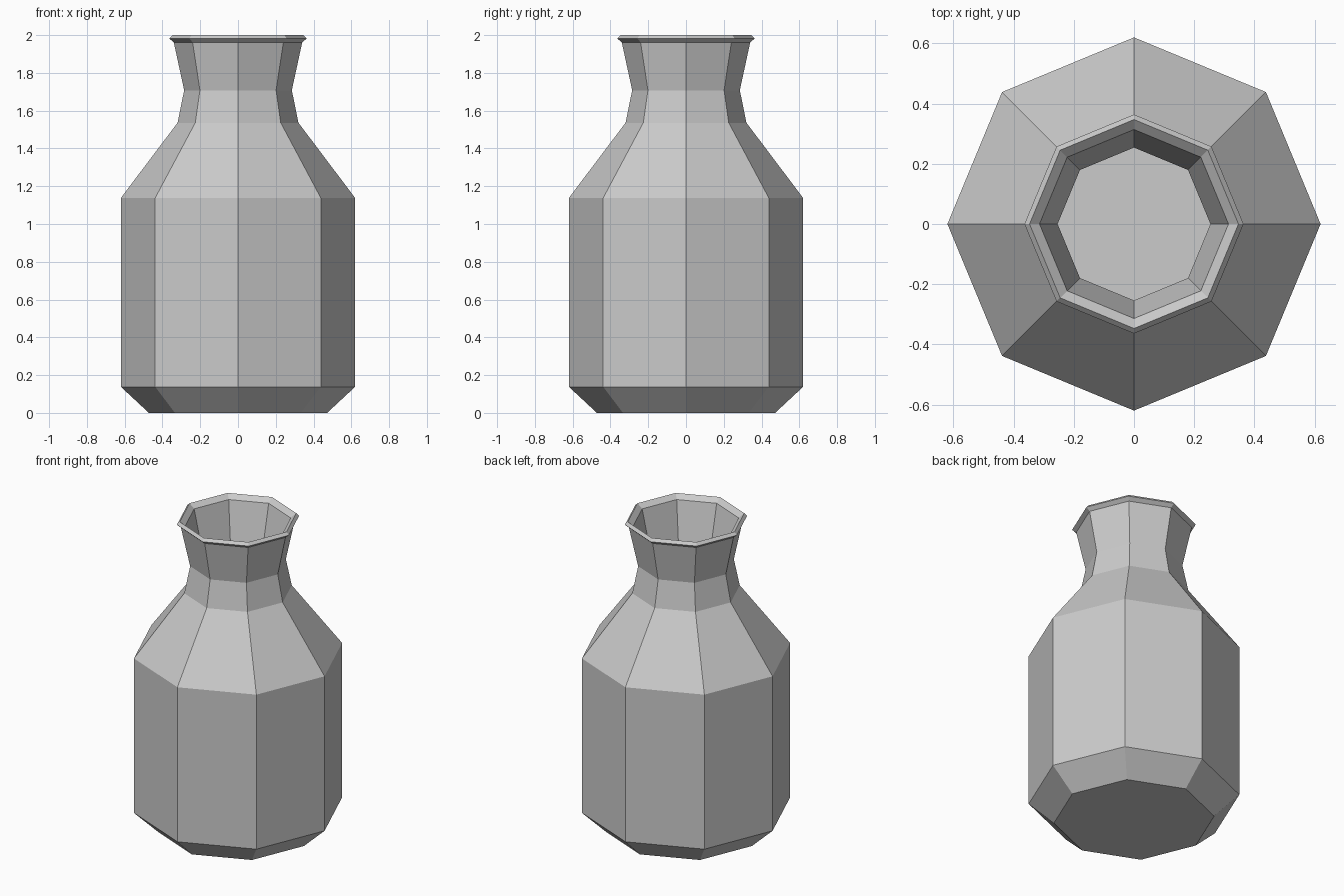
import bpy, bmesh
from math import cos, sin, pi

if "Cube" in bpy.data.objects:
    bpy.data.objects.remove(bpy.data.objects["Cube"])

SIDES = 8

# Profile as (radius, height): outside from base up to the lip, then down inside
outside = [(0.472, 0.0), (0.62, 0.138), (0.62, 1.138), (0.32, 1.536),
           (0.285, 1.708), (0.34, 1.962), (0.364, 1.982), (0.347, 2.0)]
inside = [(0.314, 1.972), (0.254, 1.708), (0.292, 1.523), (0.59, 1.128),
          (0.59, 0.152), (0.46, 0.03)]


def ring(bm, radius, z):
    return [bm.verts.new((radius * cos(2 * pi * i / SIDES),
                          radius * sin(2 * pi * i / SIDES), z))
            for i in range(SIDES)]


# Hollow eight-sided bottle
bm = bmesh.new()
rings = [ring(bm, r, z) for r, z in outside + inside]
for a, b in zip(rings, rings[1:]):
    for i in range(SIDES):
        j = (i + 1) % SIDES
        bm.faces.new((a[i], a[j], b[j], b[i]))

# Underside and inner floor
bm.faces.new(rings[0][::-1])
bm.faces.new(rings[-1])
bmesh.ops.recalc_face_normals(bm, faces=bm.faces)

mesh = bpy.data.meshes.new("bottle")
bm.to_mesh(mesh)
bm.free()
bpy.context.collection.objects.link(bpy.data.objects.new("bottle", mesh))
